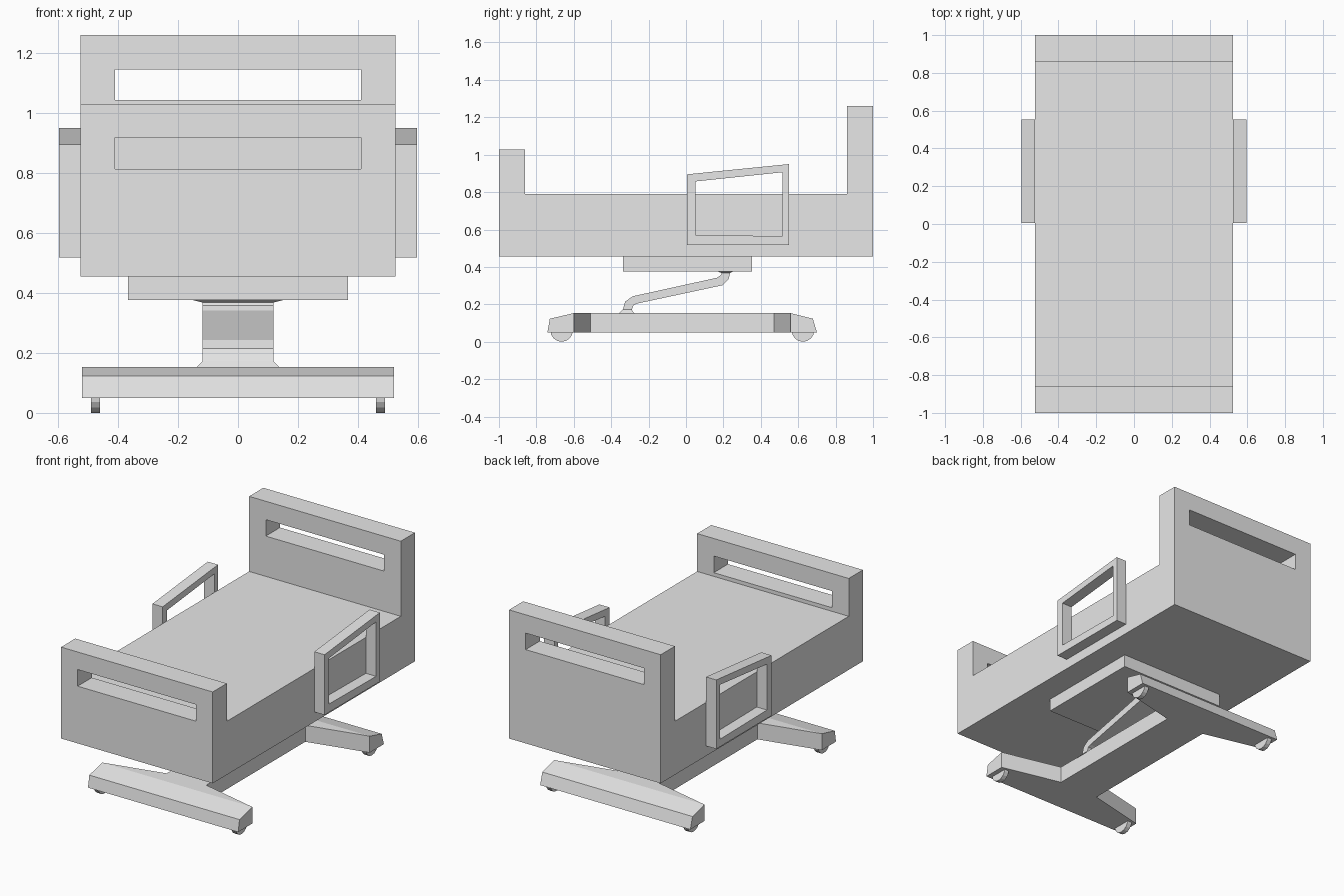
import bpy, bmesh, math

old = bpy.data.objects.get("Cube")
if old:
    bpy.data.objects.remove(old, do_unlink=True)

grey = bpy.data.materials.new("light grey")
grey.use_nodes = True
grey.diffuse_color = (0.8, 0.8, 0.8, 1)
grey.node_tree.nodes["Principled BSDF"].inputs["Base Color"].default_value = grey.diffuse_color


def finish(bm, name):
    bmesh.ops.recalc_face_normals(bm, faces=bm.faces[:])
    mesh = bpy.data.meshes.new(name)
    bm.to_mesh(mesh)
    bm.free()
    mesh.materials.append(grey)
    ob = bpy.data.objects.new(name, mesh)
    bpy.context.collection.objects.link(ob)
    return ob


def place(axis, p, d):
    """Put a 2D point at depth d along the given axis."""
    return {"x": (d, p[0], p[1]), "y": (p[0], d, p[1]), "z": (p[0], p[1], d)}[axis]


def prism(name, axis, outline, a, b, hole=None):
    """Extrude an outline along an axis; a hole of equal point count makes a frame."""
    bm = bmesh.new()
    outer = [bm.verts.new(place(axis, p, a)) for p in outline]
    if hole:
        inner = [bm.verts.new(place(axis, p, a)) for p in hole]
        n = len(outer)
        for i in range(n):
            j = (i + 1) % n
            bm.faces.new((outer[i], outer[j], inner[j], inner[i]))
    else:
        bm.faces.new(outer)
    ext = bmesh.ops.extrude_face_region(bm, geom=bm.faces[:], use_keep_orig=True)
    moved = [g for g in ext["geom"] if isinstance(g, bmesh.types.BMVert)]
    bmesh.ops.translate(bm, verts=moved, vec=place(axis, (0, 0), b - a))
    return finish(bm, name)


def rect(u0, u1, v0, v1):
    return [(u0, v0), (u1, v0), (u1, v1), (u0, v1)]


# Mattress deck and the end boards with grip slots
W = 0.525
prism("mattress", "z", rect(-W, W, -0.86, 0.86), 0.455, 0.79)
prism("footboard", "y", rect(-W, W, 0.455, 1.027), -1, -0.86, rect(-0.41, 0.41, 0.813, 0.917))
prism("headboard", "y", rect(-W, W, 0.455, 1.26), 0.86, 1, rect(-0.41, 0.41, 1.042, 1.145))
prism("under_plate", "z", rect(-0.367, 0.367, -0.337, 0.352), 0.376, 0.455)

# Side rails
rail = [(0.005, 0.518), (0.552, 0.518), (0.552, 0.95), (0.005, 0.895)]
opening = [(0.05, 0.57), (0.515, 0.565), (0.515, 0.906), (0.05, 0.857)]
for side, s in (("left", 1), ("right", -1)):
    prism(side + "_rail", "x", rail, s * W, s * 0.596, opening)

# Wheeled base: waisted centre with a sloped nose at each end
half = [(0.52, -0.6), (0.137, -0.51), (0.137, 0.47), (0.52, 0.56)]
prism("base_body", "z", half + [(-x, y) for x, y in reversed(half)], 0.05, 0.153)
for end, s, inner, ridge, tip in (("front", -1, 0.6, 0.728, 0.741), ("back", 1, 0.56, 0.678, 0.7)):
    nose = [(s * inner, 0.05), (s * tip, 0.05), (s * ridge, 0.123), (s * inner, 0.153)]
    prism(end + "_base_nose", "x", nose, -0.52, 0.52)

# Half-round casters
for end, cy in (("front", -0.665), ("back", 0.625)):
    arc = [(cy + 0.06 * math.cos(t), 0.06 + 0.06 * math.sin(t))
           for t in (math.pi * (1 + i / 8) for i in range(9))]
    for side, s in (("left", 1), ("right", -1)):
        prism(f"{end}_{side}_caster", "x", arc, s * 0.46, s * 0.49)

# Lift arm: cross-sections of (upper y, upper z, lower y, lower z, half width)
sections = [
    (-0.36, 0.15, -0.275, 0.15, 0.14),
    (-0.337, 0.173, -0.29, 0.171, 0.118),
    (-0.325, 0.215, -0.28, 0.195, 0.118),
    (-0.285, 0.243, -0.262, 0.204, 0.118),
    (0.165, 0.342, 0.195, 0.302, 0.118),
    (0.188, 0.358, 0.228, 0.336, 0.118),
    (0.19, 0.368, 0.236, 0.368, 0.118),
    (0.165, 0.377, 0.255, 0.377, 0.155),
]
bm = bmesh.new()
rings = [[bm.verts.new(c) for c in ((-w, ya, za), (w, ya, za), (w, yb, zb), (-w, yb, zb))]
         for ya, za, yb, zb, w in sections]
for r, q in zip(rings, rings[1:]):
    for i in range(4):
        j = (i + 1) % 4
        bm.faces.new((r[i], r[j], q[j], q[i]))
bm.faces.new(rings[0])
bm.faces.new(rings[-1])
finish(bm, "lift_arm")
